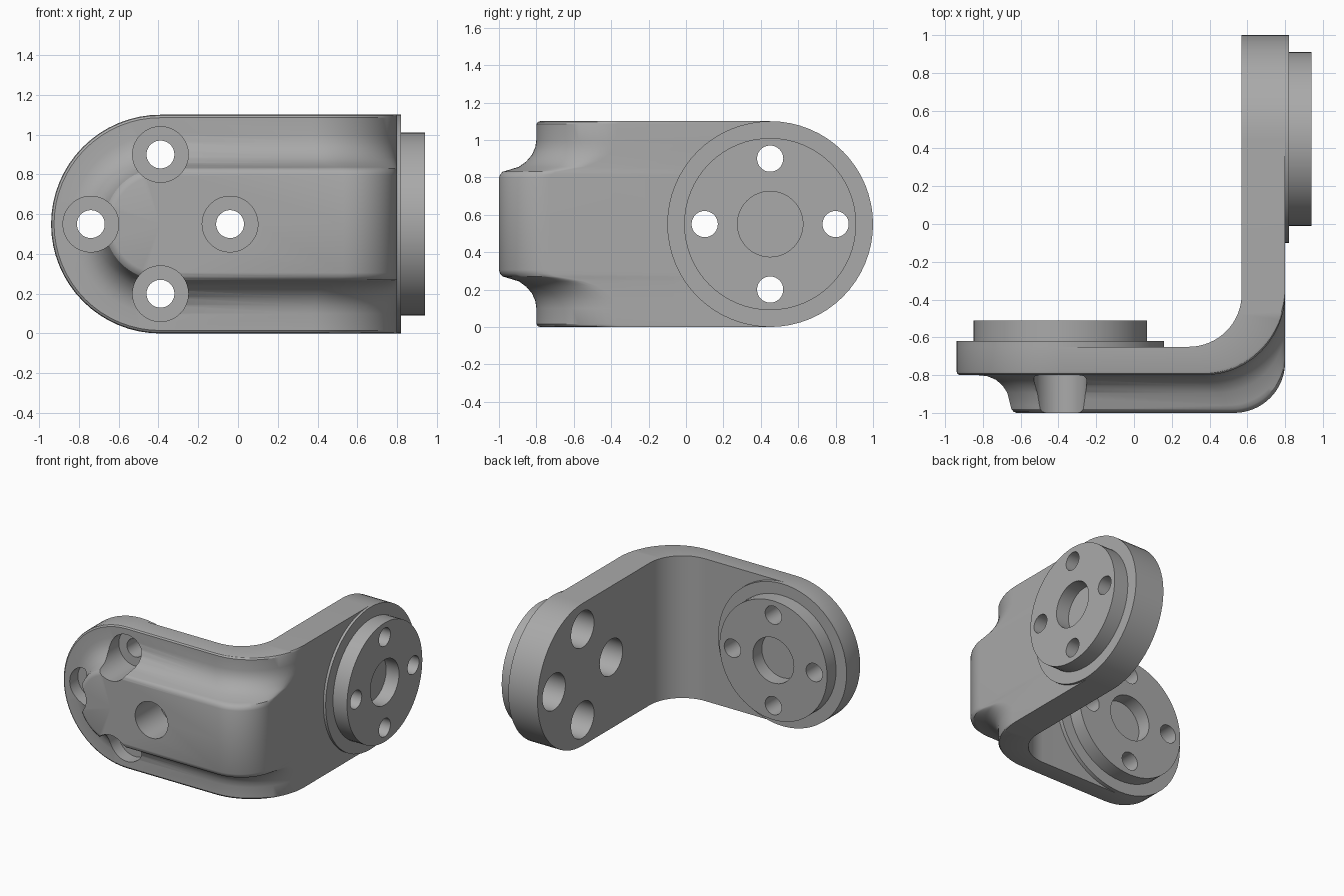
import bpy, bmesh
from math import sin, cos, pi

cube = bpy.data.objects.get("Cube")
if cube:
    bpy.data.objects.remove(cube)

# Shared material
grey = bpy.data.materials.new("machined grey")
grey.use_nodes = True
colour = (0.40, 0.40, 0.40, 1)
grey.diffuse_color = colour
grey.node_tree.nodes["Principled BSDF"].inputs["Base Color"].default_value = colour

MID = 0.55          # height of both arm centres
AX, BY = -0.39, 0.45  # pivot of the front arm (x) and side arm (y)
SEG = 64


def finish(name, bm):
    bmesh.ops.remove_doubles(bm, verts=bm.verts, dist=1e-5)
    bmesh.ops.recalc_face_normals(bm, faces=bm.faces)
    mesh = bpy.data.meshes.new(name)
    bm.to_mesh(mesh)
    bm.free()
    mesh.materials.append(grey)
    ob = bpy.data.objects.new(name, mesh)
    bpy.context.collection.objects.link(ob)
    return ob


def front_arm(u, v, w):
    return (AX + u, w, MID + v)


def side_arm(u, v, w):
    return (w, BY + u, MID + v)


def bridge(bm, rings):
    for a, b in zip(rings, rings[1:]):
        for i in range(len(a)):
            j = (i + 1) % len(a)
            quad = list(dict.fromkeys((a[i], a[j], b[j], b[i])))
            bm.faces.new(quad)


def lathe(bm, profile, place, u=0, v=0):
    """Solid of revolution; profile is (radius, depth), capped at both ends."""
    rings = [[bm.verts.new(place(u + r * cos(2 * pi * i / SEG), v + r * sin(2 * pi * i / SEG), w))
              for i in range(SEG)] for r, w in profile]
    bridge(bm, rings)
    bm.faces.new(rings[0])
    bm.faces.new(rings[-1])


# Bent body: stadium rings wrapped along an L-shaped path
def bend(y, x, radius, steps=16):
    pts = [(AX, y)]
    for i in range(steps + 1):
        a = pi / 2 * i / steps
        pts.append((x - radius + radius * sin(a), y + radius - radius * cos(a)))
    return pts + [(x, BY)]


edge_path = bend(-0.80, 0.80, 0.43)
ridge_path = bend(-1.00, 0.80, 0.27)
inner_path = bend(-0.65, 0.57, 0.28)


def ring(bm, path, r, half=32):
    arc = [pi * i / half for i in range(1, half)]
    pts = [(x, y, MID - r) for x, y in path]
    xb = path[-1][0]
    pts += [(xb, BY + r * sin(a), MID - r * cos(a)) for a in arc]
    pts += [(x, y, MID + r) for x, y in reversed(path)]
    ya = path[0][1]
    pts += [(AX - r * sin(a), ya, MID + r * cos(a)) for a in arc]
    return [bm.verts.new(p) for p in pts]


# Cross-section: distance from the centre line, height of the raised ridge
section = [(0, 1), (0.245, 1), (0.265, 0.97), (0.28, 0.9), (0.286, 0.8), (0.306, 0.47),
           (0.335, 0.27), (0.37, 0.12), (0.41, 0.03), (0.45, 0), (0.535, 0),
           (0.546, -0.04), (0.55, -0.1)]
bm = bmesh.new()
rings = []
for r, t in section:
    path = [(a + (c - a) * t, b + (d - b) * t)
            for (a, b), (c, d) in zip(edge_path, ridge_path)]
    rings.append(ring(bm, path, r))
rings += [ring(bm, inner_path, r) for r in (0.55, 0)]
bridge(bm, rings)
body = finish("bent_body", bm)

# Stepped round mounting pads
parts = [body]
for name, place, base, step, top in (("front_arm_pad", front_arm, -0.65, -0.62, -0.51),
                                     ("side_arm_pad", side_arm, 0.80, 0.82, 0.94)):
    bm = bmesh.new()
    lathe(bm, [(0.55, base), (0.55, step), (0.46, step), (0.46, top)], place)
    parts.append(finish(name, bm))

# Counterbored bolt holes and blind centre recesses
bm = bmesh.new()
for place, start, seat, end, recess in ((front_arm, -1.1, -0.70, -0.4, -0.62),
                                        (side_arm, 0.45, 0.77, 1.05, 0.83)):
    for u, v in ((0.35, 0), (-0.35, 0), (0, 0.35), (0, -0.35)):
        lathe(bm, [(0.14, start), (0.14, seat), (0.07, seat), (0.07, end)], place, u, v)
    lathe(bm, [(0.175, recess), (0.175, end)], place)
cutter = finish("hole_cutter", bm)
cutter.hide_render = True

for ob in parts:
    mod = ob.modifiers.new("holes", 'BOOLEAN')
    mod.operation = 'DIFFERENCE'
    mod.solver = 'EXACT'
    mod.object = cutter
    bpy.ops.object.select_all(action='DESELECT')
    bpy.context.view_layer.objects.active = ob
    ob.select_set(True)
    bpy.ops.object.modifier_apply(modifier=mod.name)
    bpy.ops.object.shade_smooth_by_angle(angle=pi / 6)

bpy.data.objects.remove(cutter)
